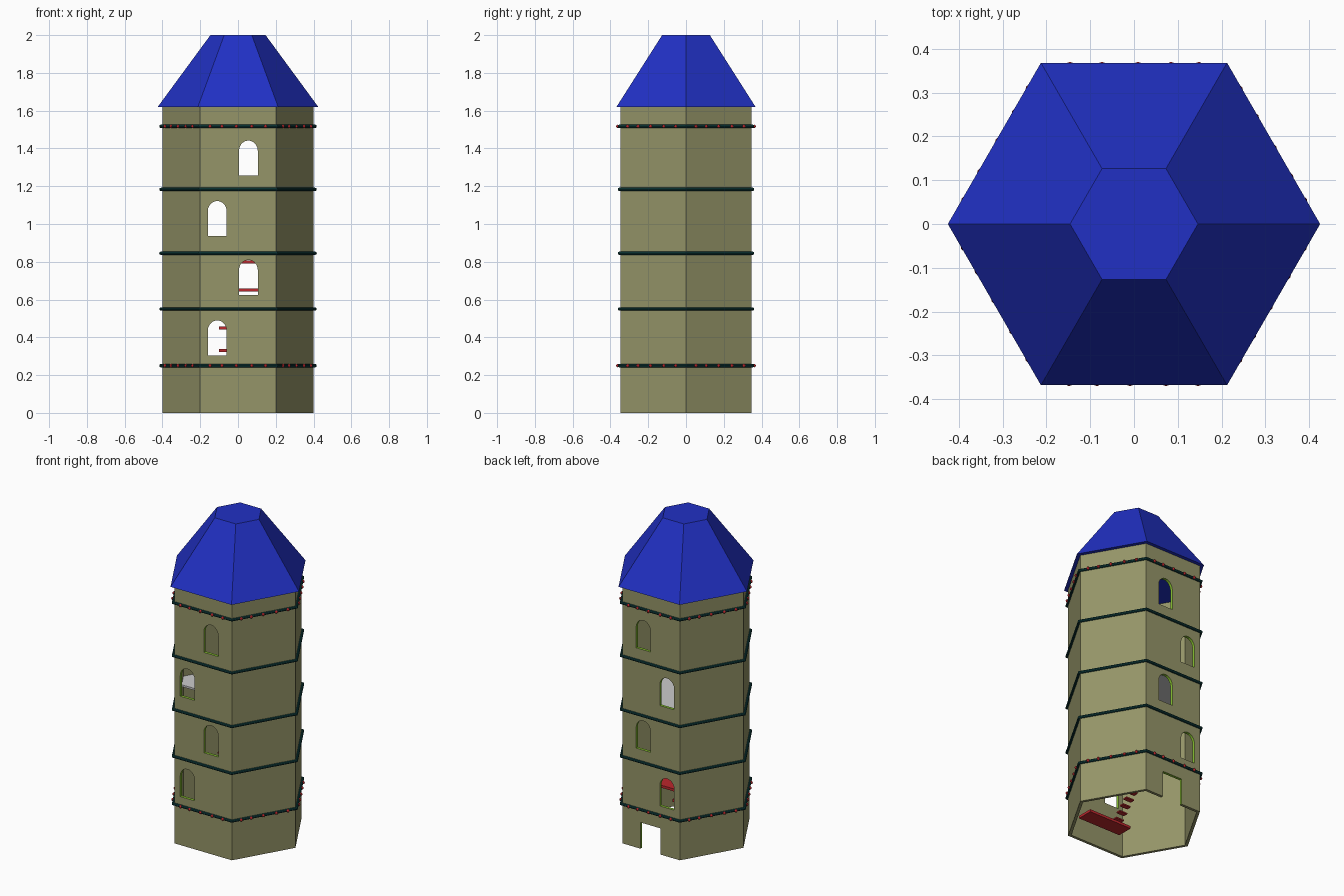
import bpy, bmesh
from math import radians, sin, cos, pi
from mathutils import Matrix, Vector

if "Cube" in bpy.data.objects:
    bpy.data.objects.remove(bpy.data.objects["Cube"])


def material(name, rgb):
    m = bpy.data.materials.new(name)
    m.diffuse_color = (*rgb, 1)
    m.use_nodes = True
    m.node_tree.nodes["Principled BSDF"].inputs["Base Color"].default_value = m.diffuse_color
    return m


STONE = material("stone", (0.30, 0.30, 0.14))
GREEN = material("green_trim", (0.25, 0.55, 0.03))
BLUE = material("blue_roof", (0.015, 0.03, 0.55))
TEAL = material("dark_teal", (0.005, 0.05, 0.05))
RED = material("red", (0.5, 0.02, 0.025))
FLOOR = material("pale_grey", (0.6, 0.6, 0.6))


def make(name, bm, *mats):
    bmesh.ops.recalc_face_normals(bm, faces=bm.faces)
    me = bpy.data.meshes.new(name)
    bm.to_mesh(me)
    bm.free()
    ob = bpy.data.objects.new(name, me)
    bpy.context.collection.objects.link(ob)
    for m in mats:
        me.materials.append(m)
    return ob


def hexagon(bm, r, z):
    return [bm.verts.new((r * cos(i * pi / 3), r * sin(i * pi / 3), z)) for i in range(6)]


def extrude(bm, pts, vec):
    """Solid prism from a closed outline."""
    f = bm.faces.new([bm.verts.new(p) for p in pts])
    r = bmesh.ops.extrude_face_region(bm, geom=[f], use_keep_orig=True)
    vs = [g for g in r["geom"] if isinstance(g, bmesh.types.BMVert)]
    bmesh.ops.translate(bm, verts=vs, vec=vec)


def box(bm, lo, hi):
    size = [b - a for a, b in zip(lo, hi)]
    mid = [(a + b) / 2 for a, b in zip(lo, hi)]
    bmesh.ops.create_cube(bm, size=1, matrix=Matrix.Translation(mid) @ Matrix.Diagonal((*size, 1)))


# Hollow hexagonal wall: profile loops bridged all the way round
bm = bmesh.new()
loops = [hexagon(bm, r, z) for r, z in ((0.4, 0), (0.4, 1.63), (0.38, 1.63), (0.38, 0))]
for a, b in zip(loops, loops[1:] + loops[:1]):
    for i in range(6):
        j = (i + 1) % 6
        bm.faces.new((a[i], a[j], b[j], b[i]))
wall = make("tower_wall", bm, STONE, GREEN)

# Arched windows cut through front and back, plus the back door
cutters = []
for x, z in ((-0.11, 0.305), (0.055, 0.625), (-0.11, 0.937), (0.055, 1.257)):
    bm = bmesh.new()
    pts = [(x - 0.05, -0.5, z), (x + 0.05, -0.5, z)]
    pts += [(x + 0.05 * cos(a * pi / 10), -0.5, z + 0.13 + 0.055 * sin(a * pi / 10)) for a in range(11)]
    extrude(bm, pts, (0, 1, 0))
    cutters.append(make("window_cutter", bm, STONE, GREEN))
bm = bmesh.new()
box(bm, (-0.065, 0.2, -0.1), (0.075, 0.5, 0.165))
cutters.append(make("door_cutter", bm, STONE, GREEN))

bpy.context.view_layer.objects.active = wall
for c in cutters:
    for p in c.data.polygons:
        p.material_index = 1
    mod = wall.modifiers.new("opening", "BOOLEAN")
    mod.operation = "DIFFERENCE"
    mod.solver = "EXACT"
    mod.object = c
    bpy.ops.object.modifier_apply(modifier=mod.name)
for c in cutters:
    bpy.data.objects.remove(c)

# Truncated hexagonal roof
bm = bmesh.new()
lo, hi = hexagon(bm, 0.425, 1.62), hexagon(bm, 0.146, 2.0)
bm.faces.new(lo)
bm.faces.new(hi)
for i in range(6):
    j = (i + 1) % 6
    bm.faces.new((lo[i], lo[j], hi[j], hi[i]))
make("roof", bm, BLUE)

# Moulding bands around the tower
for n, z in enumerate((0.25, 0.55, 0.845, 1.183, 1.517)):
    bpy.ops.mesh.primitive_torus_add(major_segments=6, minor_segments=8, major_radius=0.408,
                                     minor_radius=0.009, location=(0, 0, z))
    ob = bpy.context.object
    ob.name = f"band_{n + 1}"
    ob.data.materials.append(TEAL)

# Red studs on the lowest and highest bands
for n, z in enumerate((0.25, 1.517)):
    bm = bmesh.new()
    for side in range(6):
        turn = Matrix.Rotation(side * pi / 3, 4, "Z")
        for x in (-0.148, -0.085, -0.009, 0.073, 0.146):
            bmesh.ops.create_uvsphere(bm, u_segments=10, v_segments=6, radius=0.009,
                                      matrix=turn @ Matrix.Translation((x, -0.361, z)))
    make(f"studs_{n + 1}", bm, RED)

# Inner floor with the front part left open for the stairs
bm = bmesh.new()
h = 0.382
extrude(bm, [(-0.325, -0.1, 0.86), (0.325, -0.1, 0.86), (h, 0, 0.86), (h / 2, 0.331, 0.86),
             (-h / 2, 0.331, 0.86), (-h, 0, 0.86)], (0, 0, 0.012))
make("upper_floor", bm, FLOOR)

# Zigzag stairs: landings at alternate ends joined by open treads
bm = bmesh.new()
levels = [(0.08, -0.1, 0.2), (0.33, -0.1, 0.12), (0.45, -0.1, 0.0), (0.65, -0.05, 0.12), (0.8, -0.05, 0.12)]
for n, (z, x0, x1) in enumerate(levels):
    y = -0.2 if n % 2 == 0 else 0.12
    box(bm, (x0, y - 0.05, z - 0.008), (x1, y + 0.05, z + 0.008))
    if n + 1 < len(levels):
        z2 = levels[n + 1][0]
        for k in range(1, 8):
            t = k / 8
            yy, zz = y + (-0.08 - 2 * (y + 0.04)) * t if n % 2 == 0 else y - 0.32 * t, z + (z2 - z) * t
            box(bm, (-0.055, yy - 0.015, zz - 0.004), (0.0, yy + 0.015, zz + 0.004))
make("stairs", bm, RED)
